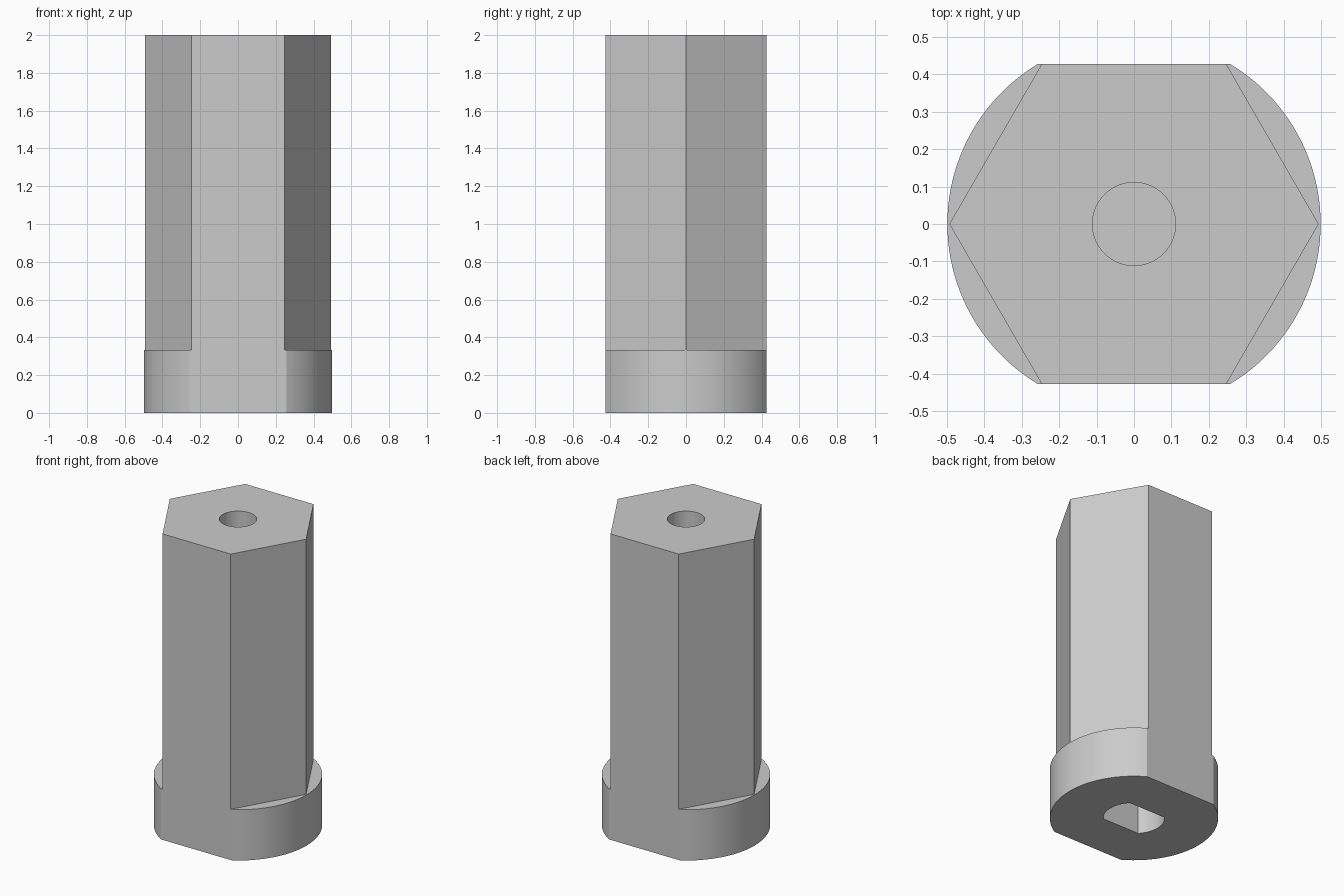
import bpy
import bmesh
import math

cube = bpy.data.objects.get("Cube")
if cube:
    bpy.data.objects.remove(cube, do_unlink=True)

HALF_FLAT = 0.427                                   # centre to hexagon flat
CORNER = HALF_FLAT / math.cos(math.radians(30))     # centre to hexagon corner
HEIGHT, COLLAR_TOP, COLLAR_R = 2.0, 0.332, 0.4985
SCREW_R, SCREW_DEPTH = 0.111, 0.7
SOCKET_R, SOCKET_FLAT, SOCKET_DEPTH = 0.182, 0.122, 0.6


def arc(radius, start, end, steps):
    angles = [start + (end - start) * i / steps for i in range(steps + 1)]
    return [(radius * math.cos(a), radius * math.sin(a)) for a in angles]


def prism(name, profile, z0, z1):
    """Extrude a closed outline between two heights."""
    bm = bmesh.new()
    face = bm.faces.new([bm.verts.new((x, y, z0)) for x, y in profile])
    top = bmesh.ops.extrude_face_region(bm, geom=[face])["geom"]
    moved = [v for v in top if isinstance(v, bmesh.types.BMVert)]
    bmesh.ops.translate(bm, verts=moved, vec=(0, 0, z1 - z0))
    bmesh.ops.recalc_face_normals(bm, faces=bm.faces)
    mesh = bpy.data.meshes.new(name)
    bm.to_mesh(mesh)
    bm.free()
    obj = bpy.data.objects.new(name, mesh)
    bpy.context.collection.objects.link(obj)
    return obj


def combine(obj, tool, operation):
    """Apply a boolean and discard its helper."""
    mod = obj.modifiers.new(operation, "BOOLEAN")
    mod.operation, mod.solver, mod.object = operation, "EXACT", tool
    bpy.context.view_layer.objects.active = obj
    bpy.ops.object.modifier_apply(modifier=mod.name)
    bpy.data.objects.remove(tool, do_unlink=True)


# Round collar joined to a rhombic column
adapter = prism("hex_shaft_with_collar", arc(COLLAR_R, 0, math.tau, 128)[:-1], 0, COLLAR_TOP)
tip = 2 * HALF_FLAT
column = prism("column", [(CORNER, 0), (0, tip), (-CORNER, 0), (0, -tip)], 0.1, HEIGHT)
combine(adapter, column, "UNION")

# Front and back flats trim the column to a hexagon and cut the collar flush
slab = prism("slab", [(-1, -HALF_FLAT), (1, -HALF_FLAT), (1, HALF_FLAT), (-1, HALF_FLAT)], -1, 3)
combine(adapter, slab, "INTERSECT")

# Blind screw hole in the top
screw = prism("screw_hole", arc(SCREW_R, 0, math.tau, 64)[:-1], HEIGHT - SCREW_DEPTH, 3)
combine(adapter, screw, "DIFFERENCE")

# Blind socket with two flats in the bottom
half = math.asin(SOCKET_FLAT / SOCKET_R)
outline = arc(SOCKET_R, -half, half, 20) + arc(SOCKET_R, math.pi - half, math.pi + half, 20)
combine(adapter, prism("socket", outline, -1, SOCKET_DEPTH), "DIFFERENCE")

# Plain grey material
grey = bpy.data.materials.new("grey")
grey.use_nodes = True
colour = (0.6, 0.6, 0.6, 1)
grey.diffuse_color = colour
grey.node_tree.nodes["Principled BSDF"].inputs["Base Color"].default_value = colour
adapter.data.materials.clear()
adapter.data.materials.append(grey)

# Smooth round walls, crisp edges
bpy.ops.object.select_all(action="DESELECT")
adapter.select_set(True)
bpy.context.view_layer.objects.active = adapter
bpy.ops.object.shade_smooth_by_angle(angle=math.radians(20))
